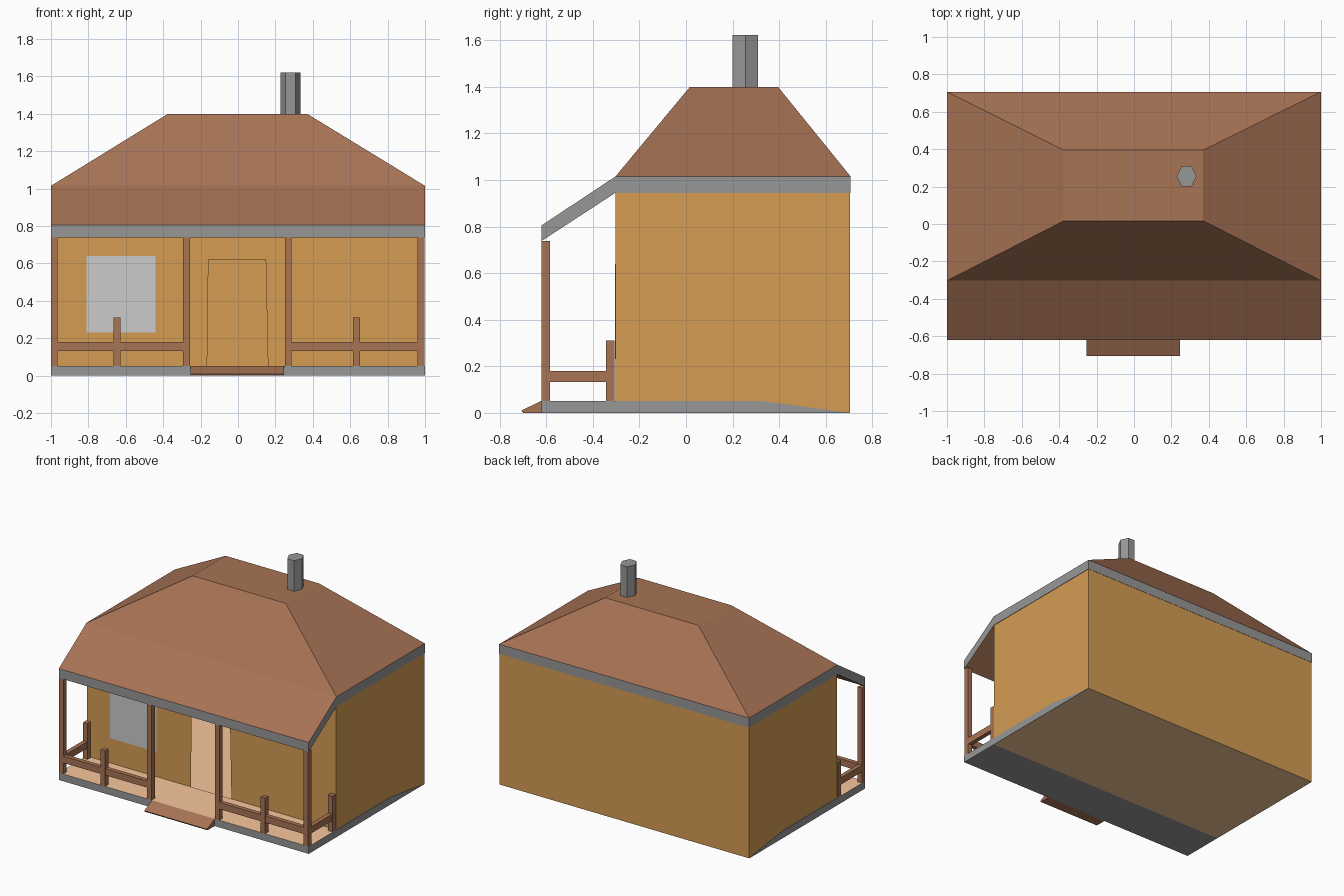
import bpy, bmesh, math

if "Cube" in bpy.data.objects:
    bpy.data.objects.remove(bpy.data.objects["Cube"])


def mat(name, r, g, b):
    m = bpy.data.materials.new(name)
    m.diffuse_color = (r, g, b, 1)
    m.use_nodes = True
    m.node_tree.nodes["Principled BSDF"].inputs["Base Color"].default_value = m.diffuse_color
    return m


ROOF = mat("roof_brown", 0.39, 0.172, 0.09)
WALL = mat("wall_ochre", 0.66, 0.335, 0.086)
TAN = mat("floor_tan", 0.95, 0.58, 0.33)
GREY = mat("trim_grey", 0.31, 0.31, 0.31)
GLASS = mat("window_grey", 0.56, 0.56, 0.56)


def finish(name, bm, *mats):
    me = bpy.data.meshes.new(name)
    bm.to_mesh(me)
    bm.free()
    for m in mats:
        me.materials.append(m)
    ob = bpy.data.objects.new(name, me)
    bpy.context.collection.objects.link(ob)
    return ob


def loft(name, rings, *mats, pick=None):
    """Skin a list of closed rings and cap both ends."""
    bm = bmesh.new()
    vs = [[bm.verts.new(p) for p in ring] for ring in rings]
    n = len(vs[0])
    for a, b in zip(vs, vs[1:]):
        for i in range(n):
            j = (i + 1) % n
            bm.faces.new((a[i], a[j], b[j], b[i]))
    bm.faces.new(vs[0][::-1])
    bm.faces.new(vs[-1])
    bmesh.ops.recalc_face_normals(bm, faces=bm.faces)
    if pick:
        for f in bm.faces:
            f.material_index = pick(f)
    return finish(name, bm, *mats)


def sheet(name, faces, m):
    """Open surface made of separate flat polygons."""
    bm = bmesh.new()
    for pts in faces:
        bm.faces.new([bm.verts.new(p) for p in pts])
    return finish(name, bm, m)


def rect(x0, x1, y0, y1, z):
    return [(x0, y0, z), (x1, y0, z), (x1, y1, z), (x0, y1, z)]


def box(name, x0, x1, y0, y1, z0, z1, *mats, pick=None):
    return loft(name, [rect(x0, x1, y0, y1, z0), rect(x0, x1, y0, y1, z1)], *mats, pick=pick)


def prism(name, yz, x0, x1, *mats, pick=None):
    return loft(name, [[(x, y, z) for y, z in yz] for x in (x0, x1)], *mats, pick=pick)


def upright(f):
    return int(abs(f.normal.z) < 0.1)


F, W, B = -0.62, -0.303, 0.705   # porch front, wall front, back
X, H, S = 0.997, 0.945, 0.052    # wall half width, wall height, floor height

# House walls, with an open doorway in the front
door = [(0.16, W, S), (0.148, W, 0.622), (-0.158, W, 0.622), (-0.165, W, S)]
sheet("house_walls", [
    [(-X, W, S)] + door[::-1] + [(X, W, S), (X, W, H), (-X, W, H)],
    [(X, W, 0), (X, B, 0), (X, B, H), (X, W, H)],
    [(X, B, 0), (-X, B, 0), (-X, B, H), (X, B, H)],
    [(-X, B, 0), (-X, W, 0), (-X, W, H), (-X, B, H)]], WALL)
sheet("house_floor", [rect(-X, X, W, B, 0)], TAN)

# Hipped roof with grey eave band
loft("main_roof", [rect(-1, 1, W, B + 0.002, H), rect(-1, 1, W, B + 0.002, 1.015),
                   rect(-0.375, 0.37, 0.017, 0.395, 1.4)], ROOF, GREY, pick=upright)

# Porch roof, grey edges
prism("porch_roof", [(F, 0.738), (F, 0.805), (W, 1.015), (W, H)], -1, 1, ROOF, GREY, pick=upright)

# Porch floor and the tapering side skirts
box("porch_floor", -1, 1, F, W, 0, S, TAN, GREY, pick=lambda f: int(f.normal.z < 0.5))
for side, x in (("left", -1), ("right", X)):
    prism(side + "_skirt", [(W, 0), (W, S), (0.32, S), (B, 0)], x, x + 0.003, GREY)

# Entrance ramp
prism("ramp", [(F, 0), (F, S), (-0.707, 0.01), (-0.7, 0)], -0.255, 0.247, ROOF)

# Six-sided chimney
ring = [(0.281 + 0.053 * math.cos(math.pi * i / 3),
         0.255 + 0.063 * math.sin(math.pi * i / 3)) for i in range(6)]
loft("chimney", [[(x, y, z) for x, y in ring] for z in (1.395, 1.622)], GREY)

# Window pane
box("window", -0.81, -0.44, W - 0.0015, W, 0.232, 0.64, GLASS)

# Porch posts, railings and balusters
P = 0.036
for i, x in enumerate((-1, -0.293, 0.25, 0.96)):
    box(f"porch_post_{i + 1}", x, x + P, F, F + P, S, 0.739, ROOF)
for side, a, b, mid, edge in (("left", -1 + P, -0.293, -0.665, -1),
                              ("right", 0.25 + P, 0.96, 0.615, 0.96)):
    box(side + "_front_rail", a, b, F + 0.002, F + P - 0.002, 0.132, 0.18, ROOF)
    box(side + "_front_baluster", mid, mid + P, F + 0.001, F + P + 0.001, S, 0.31, ROOF)
    box(side + "_side_rail", edge + 0.002, edge + P - 0.002, F + P, W - P, 0.132, 0.18, ROOF)
    box(side + "_wall_baluster", edge, edge + P, W - P - 0.004, W - 0.004, S, 0.31, ROOF)
